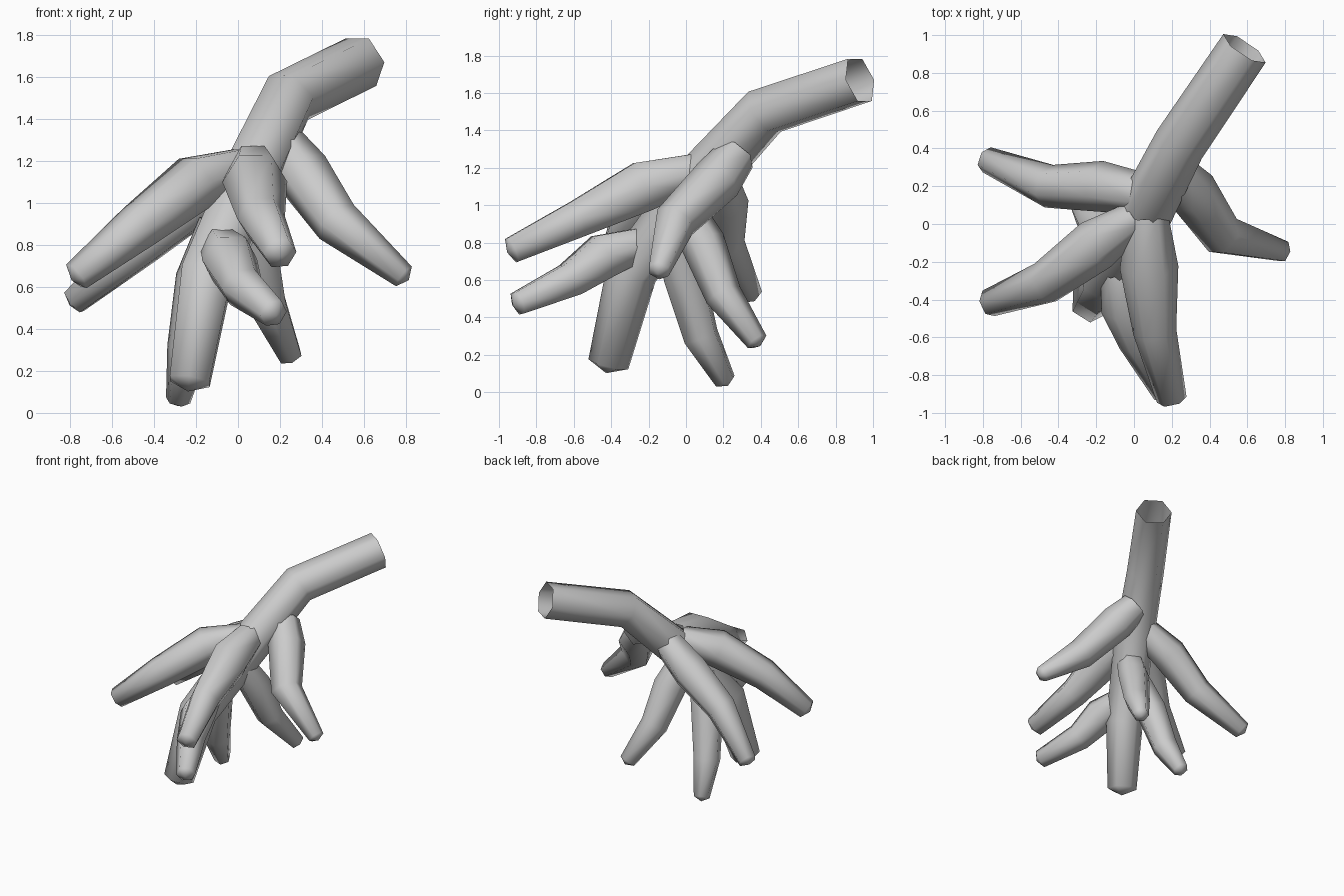
import bpy, bmesh, math
from mathutils import Vector

if "Cube" in bpy.data.objects:
    bpy.data.objects.remove(bpy.data.objects["Cube"])

SIDES = 6


def limb(name, stations, tip=0.03):
    """Six-sided tapering tube swept along (x, y, z, radius) stations, open at
    the start and closed by a blunt pointed tip at the end."""
    pts = [Vector(s[:3]) for s in stations]
    bm = bmesh.new()
    rings, side = [], None
    for i, p in enumerate(pts):
        a = (p - pts[i - 1]).normalized() if i > 0 else Vector()
        b = (pts[i + 1] - p).normalized() if i < len(pts) - 1 else Vector()
        t = (a + b).normalized()
        if side is None:
            side = t.cross(Vector((0, 0, 1)))
        side = (side - t * side.dot(t)).normalized()
        up = t.cross(side)
        r = stations[i][3]
        rings.append([bm.verts.new(p + r * (math.cos(k * math.tau / SIDES) * side
                                            + math.sin(k * math.tau / SIDES) * up))
                      for k in range(SIDES)])
    for r0, r1 in zip(rings, rings[1:]):
        for k in range(SIDES):
            n = (k + 1) % SIDES
            bm.faces.new((r0[k], r0[n], r1[n], r1[k]))
    # blunt tip
    apex = bm.verts.new(pts[-1] + (pts[-1] - pts[-2]).normalized() * tip)
    for k in range(SIDES):
        bm.faces.new((rings[-1][k], rings[-1][(k + 1) % SIDES], apex))
    for f in bm.faces:
        f.smooth = True
    me = bpy.data.meshes.new(name)
    bm.to_mesh(me)
    bm.free()
    ob = bpy.data.objects.new(name, me)
    bpy.context.collection.objects.link(ob)
    return ob


# main stem, open at the upper end
limb("main_stem", [(0.585, 0.93, 1.67, 0.135), (0.24, 0.42, 1.50, 0.14),
                   (0.06, 0.07, 1.12, 0.15), (-0.15, -0.29, 0.65, 0.14),
                   (-0.23, -0.415, 0.15, 0.11)], 0.05)

# side roots: start inside the stem, swell, then taper to the tip
roots = {
    "right_root": [(0.22, 0.27, 1.27, 0.11), (0.31, 0.17, 1.14, 0.135),
                   (0.47, -0.06, 0.91, 0.115), (0.79, -0.145, 0.65, 0.06)],
    "left_back_root": [(0.05, 0.16, 1.18, 0.11), (-0.18, 0.20, 1.03, 0.135),
                       (-0.45, 0.20, 0.81, 0.115), (-0.78, 0.34, 0.53, 0.07)],
    "left_front_root": [(0.02, 0.04, 1.18, 0.09), (-0.20, -0.11, 1.10, 0.14),
                        (-0.47, -0.31, 0.89, 0.115), (-0.77, -0.42, 0.65, 0.075)],
    "front_upper_root": [(0.07, 0.05, 1.18, 0.11), (0.08, -0.23, 1.10, 0.155),
                         (0.11, -0.57, 0.93, 0.115), (0.20, -0.93, 0.76, 0.08)],
    "front_lower_root": [(-0.08, -0.25, 0.79, 0.10), (-0.04, -0.44, 0.73, 0.135),
                         (0.02, -0.62, 0.60, 0.105), (0.17, -0.90, 0.475, 0.07)],
    "back_right_root": [(0.02, -0.02, 1.00, 0.10), (0.08, 0.09, 0.80, 0.12),
                        (0.14, 0.20, 0.52, 0.10), (0.25, 0.38, 0.27, 0.06)],
    "back_left_root": [(-0.09, -0.08, 0.90, 0.10), (-0.18, -0.01, 0.63, 0.12),
                       (-0.24, 0.08, 0.30, 0.10), (-0.285, 0.21, 0.06, 0.06)],
}
for name, stations in roots.items():
    limb(name, stations)
